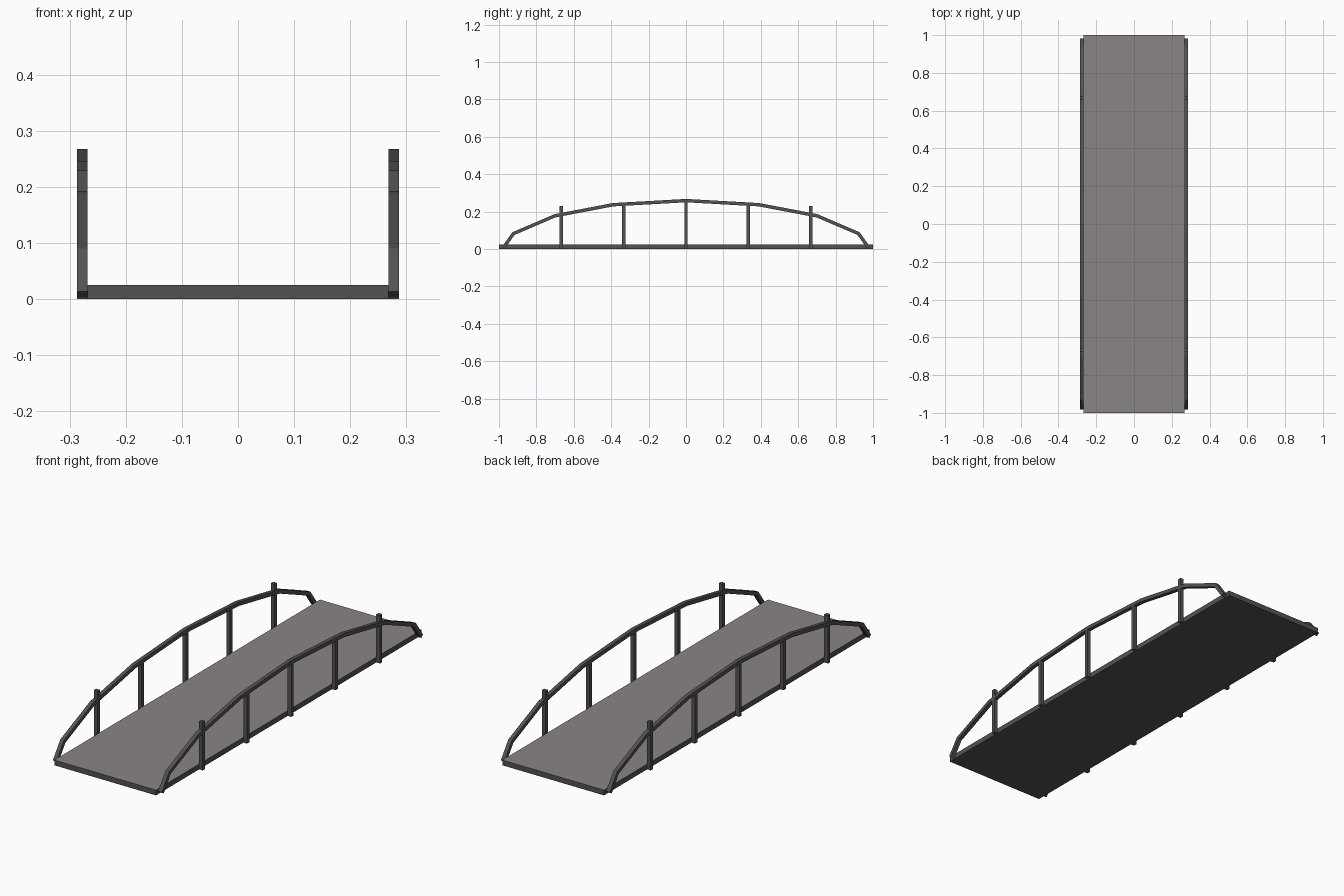
import bpy, bmesh
from mathutils import Vector

if "Cube" in bpy.data.objects:
    bpy.data.objects.remove(bpy.data.objects["Cube"])


def material(name, rgb):
    m = bpy.data.materials.new(name)
    m.diffuse_color = (*rgb, 1)
    m.use_nodes = True
    m.node_tree.nodes["Principled BSDF"].inputs["Base Color"].default_value = m.diffuse_color
    return m


DARK = material("dark_grey_metal", (0.085, 0.085, 0.085))
TOP = material("warm_grey_deck", (0.25, 0.232, 0.227))


def finish(bm, name, mats):
    bmesh.ops.recalc_face_normals(bm, faces=bm.faces[:])
    me = bpy.data.meshes.new(name)
    bm.to_mesh(me)
    bm.free()
    for m in mats:
        me.materials.append(m)
    ob = bpy.data.objects.new(name, me)
    bpy.context.collection.objects.link(ob)
    return ob


def box(name, x, y, z, mats):
    bm = bmesh.new()
    bmesh.ops.create_cube(bm, size=1)
    for v in bm.verts:
        v.co = [a[0] + (c + 0.5) * (a[1] - a[0]) for a, c in zip((x, y, z), v.co)]
    return finish(bm, name, mats)


def arch(name, x0, x1, pts, t):
    # mitred rectangular bar following a path in the y-z plane
    bm = bmesh.new()
    pts = [Vector(p) for p in pts]
    rings = []
    for i, p in enumerate(pts):
        a = (p - pts[i - 1]).normalized() if i else None
        b = (pts[i + 1] - p).normalized() if i < len(pts) - 1 else None
        a, b = a or b, b or a
        n = Vector((-(a + b).y, (a + b).x)).normalized()
        n *= t / 2 / n.dot(Vector((-a.y, a.x)))
        rings.append([bm.verts.new((x, *(p + n * s)))
                      for x, s in ((x0, -1), (x1, -1), (x1, 1), (x0, 1))])
    for r, q in zip(rings, rings[1:]):
        for k in range(4):
            j = (k + 1) % 4
            bm.faces.new((r[k], r[j], q[j], q[k]))
    bm.faces.new(rings[0])
    bm.faces.new(rings[-1])
    return finish(bm, name, [DARK])


# deck with a lighter walking surface
deck = box("deck", (-0.268, 0.268), (-1, 1), (0, 0.025), [DARK, TOP])
for f in deck.data.polygons:
    f.material_index = 1 if f.normal.z > 0.5 else 0

# arched handrails and posts on both sides
half = [(-0.976, 0.008), (-0.922, 0.083), (-0.7, 0.178), (-0.39, 0.237)]
path = half + [(0, 0.259)] + [(-y, z) for y, z in reversed(half)]
for side, s in (("left", -1), ("right", 1)):
    x0, x1 = sorted((s * 0.268, s * 0.287))
    arch(f"{side}_arched_rail", x0, x1, path, 0.018)
    for i, h in enumerate((0.229, 0.238, 0.257, 0.238, 0.229)):
        y = (i - 2) / 3
        box(f"{side}_post_{i + 1}", (x0, x1), (y - 0.009, y + 0.009), (0, h), [DARK])
